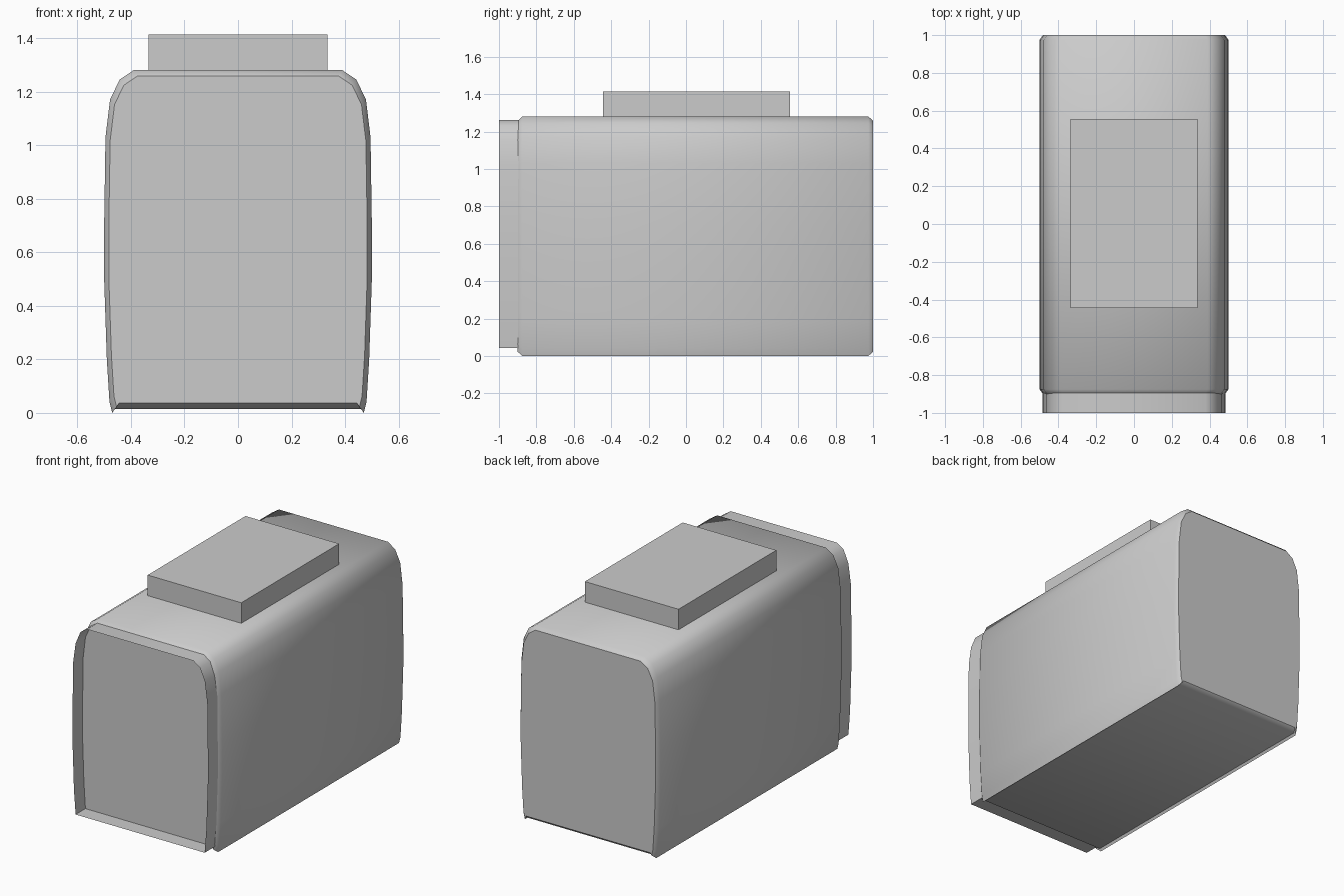
import bpy
import bmesh
import math

default = bpy.data.objects.get("Cube")
if default:
    bpy.data.objects.remove(default, do_unlink=True)

grey = bpy.data.materials.new("plain grey")
grey.use_nodes = True
colour = (0.6, 0.6, 0.6, 1)
grey.diffuse_color = colour
grey.node_tree.nodes["Principled BSDF"].inputs["Base Color"].default_value = colour


def finish(name, bm, smooth_angle=None):
    mesh = bpy.data.meshes.new(name)
    bm.to_mesh(mesh)
    bm.free()
    mesh.materials.append(grey)
    obj = bpy.data.objects.new(name, mesh)
    bpy.context.collection.objects.link(obj)
    if smooth_angle:
        bpy.ops.object.select_all(action="DESELECT")
        obj.select_set(True)
        bpy.context.view_layer.objects.active = obj
        bpy.ops.object.shade_smooth_by_angle(angle=math.radians(smooth_angle))
    return obj


def loft(name, half, sections, capped):
    """Sweep a mirrored half profile along y; sections are (y, scale)."""
    profile = half + [(-x, z) for x, z in reversed(half)]
    mid = (max(z for x, z in half) + min(z for x, z in half)) / 2
    bm = bmesh.new()
    rings = [[bm.verts.new((x * s, y, mid + (z - mid) * s)) for x, z in profile]
             for y, s in sections]
    n = len(profile)
    for a, b in zip(rings, rings[1:]):
        for i in range(n):
            j = (i + 1) % n
            bm.faces.new((a[i], a[j], b[j], b[i]))
    if capped:
        bm.faces.new(rings[0])
        bm.faces.new(rings[-1])
        bmesh.ops.recalc_face_normals(bm, faces=bm.faces)
    return finish(name, bm, 43)


# Main body: bulged sides, rounded top, thin lips along the bottom
body_half = [(0.46, 0.015), (0.47, 0), (0.48, 0.04), (0.49, 0.2), (0.5, 0.5),
             (0.5, 0.7), (0.495, 1.03), (0.478, 1.17), (0.442, 1.245), (0.39, 1.28)]
loft("body", body_half, [(-0.9, 0.965), (-0.875, 1), (0.975, 1), (1, 0.965)], True)

# Open rim around the recessed front face
rim_half = [(0.462, 0.042), (0.474, 0.2), (0.484, 0.5), (0.484, 0.7),
            (0.48, 1.02), (0.462, 1.15), (0.428, 1.23), (0.38, 1.262)]
loft("front_rim", rim_half, [(-1, 1), (-0.89, 1)], False)

# Raised block on the top
bm = bmesh.new()
bmesh.ops.create_cube(bm, size=1)
bmesh.ops.scale(bm, vec=(0.67, 1, 0.15), verts=bm.verts)
bmesh.ops.translate(bm, vec=(0, 0.055, 1.338), verts=bm.verts)
finish("top_block", bm)
